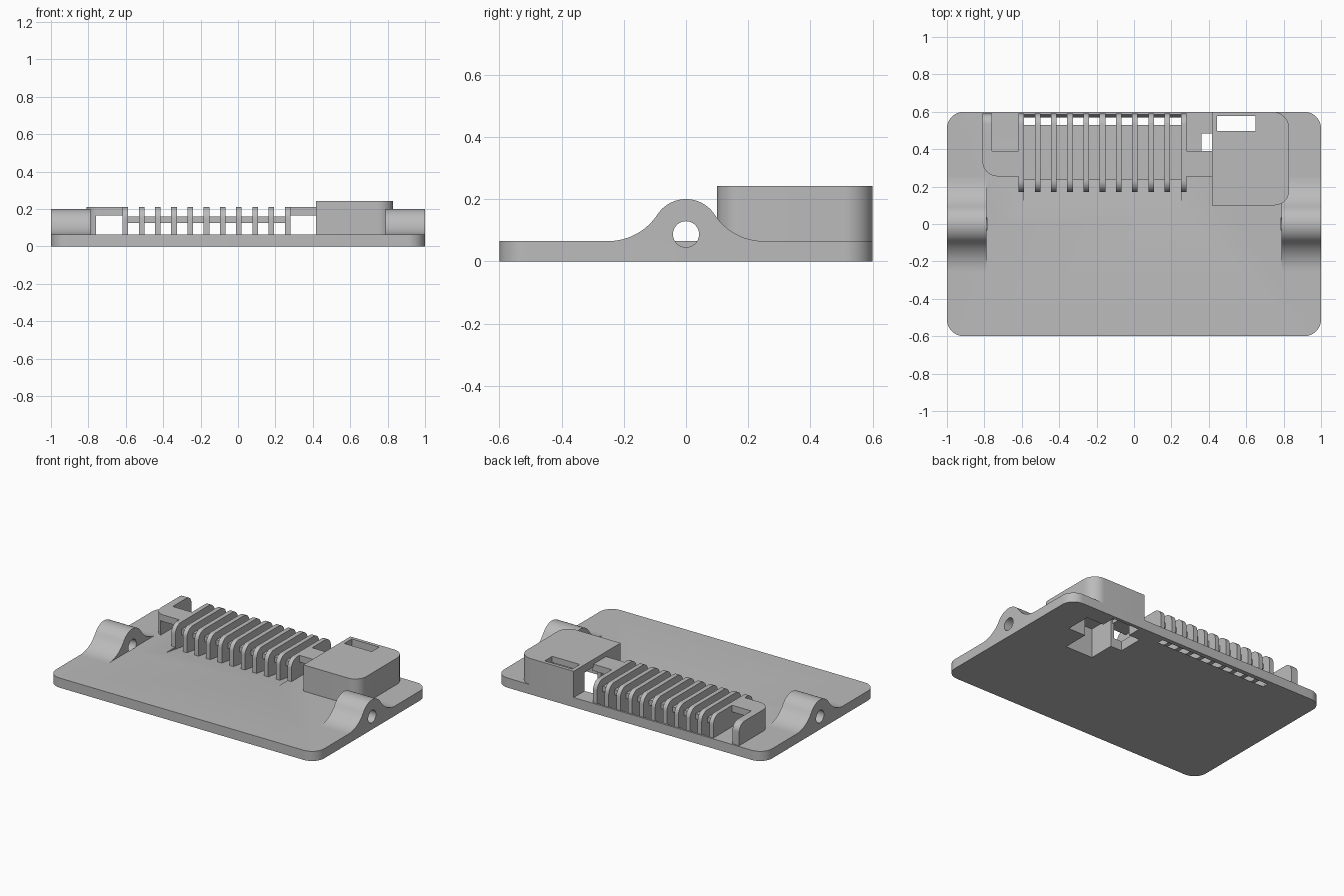
import bpy, bmesh, math

cube = bpy.data.objects.get("Cube")
if cube:
    bpy.data.objects.remove(cube, do_unlink=True)

grey = bpy.data.materials.new("plain_grey")
grey.use_nodes = True
colour = (0.5, 0.5, 0.5, 1)
grey.diffuse_color = colour
grey.node_tree.nodes["Principled BSDF"].inputs["Base Color"].default_value = colour


def prism(name, points, lo, hi, axis="z"):
    """Extrude a profile: (x, y) along z, or (y, z) along x."""
    bm = bmesh.new()
    place = (lambda p: (p[0], p[1], lo)) if axis == "z" else (lambda p: (lo, p[0], p[1]))
    face = bm.faces.new([bm.verts.new(place(p)) for p in points])
    new = bmesh.ops.extrude_face_region(bm, geom=[face])["geom"]
    move = (0, 0, hi - lo) if axis == "z" else (hi - lo, 0, 0)
    bmesh.ops.translate(bm, vec=move, verts=[v for v in new if isinstance(v, bmesh.types.BMVert)])
    bmesh.ops.recalc_face_normals(bm, faces=bm.faces)
    mesh = bpy.data.meshes.new(name)
    bm.to_mesh(mesh)
    bm.free()
    mesh.materials.append(grey)
    obj = bpy.data.objects.new(name, mesh)
    bpy.context.collection.objects.link(obj)
    return obj


def arc(cx, cy, r, start, end, steps=12):
    angles = [math.radians(start + (end - start) * i / steps) for i in range(steps + 1)]
    return [(cx + r * math.cos(a), cy + r * math.sin(a)) for a in angles]


def rounded(x0, x1, y0, y1, radii):
    """Rectangle; radii run lower left, lower right, upper right, upper left."""
    corners = [(x0, y0, 1, 1), (x1, y0, -1, 1), (x1, y1, -1, -1), (x0, y1, 1, -1)]
    points = []
    for i, ((x, y, sx, sy), r) in enumerate(zip(corners, radii)):
        points += arc(x + sx * r, y + sy * r, r, 180 + 90 * i, 270 + 90 * i) if r else [(x, y)]
    return points


def box(name, x0, x1, y0, y1, z0, z1):
    return prism(name, rounded(x0, x1, y0, y1, [0] * 4), z0, z1)


def select(obj):
    bpy.ops.object.select_all(action="DESELECT")
    obj.select_set(True)
    bpy.context.view_layer.objects.active = obj


def combine(obj, cutters, operation="DIFFERENCE"):
    for cutter in cutters:
        mod = obj.modifiers.new("shape", "BOOLEAN")
        mod.operation, mod.solver, mod.object = operation, "EXACT", cutter
        select(obj)
        bpy.ops.object.modifier_apply(modifier=mod.name)
        bpy.data.objects.remove(cutter, do_unlink=True)


TOP = 0.065
FIN_TOP = 0.21
SLOT = (-0.588, 0.25)


def hole(side):
    ends = sorted((side * 0.785, side * 1.1))
    return prism("hole_cutter", arc(0, 0.087, 0.042, 0, 348.75, 31), *ends, "x")


def cavity():
    """Cross-shaped pocket under the housing, open below and on one side."""
    return [box("pocket_cutter", 0.445, 0.65, 0.13, 0.577, -0.1, 0.2),
            box("arm_cutter", 0.36, 0.78, 0.31, 0.483, -0.11, 0.19)]


# Base plate with hinge holes, sloped vent and pocket
base = prism("base_plate", rounded(-1, 1, -0.6, 0.6, [0.09] * 4), 0, TOP)
ramp = [(0.07, TOP), (0.53, 0), (0.53, -0.1), (0.57, -0.1), (0.57, 0), (0.586, TOP), (0.586, 0.1), (0.07, 0.1)]
combine(base, [prism("vent_cutter", ramp, *SLOT, "x"), hole(1), hole(-1)] + cavity())

# Hinge lugs, a round crown blended into the plate
blend = math.degrees(math.atan2(0.164, 0.25))
half = arc(0, 0.09, 0.11, 90, blend) + arc(0.25, 0.254, 0.189, 180 + blend, 270)[1:]
lug_profile = [(-y, z) for y, z in reversed(half[1:])] + half
for side, name in ((1, "left_lug"), (-1, "right_lug")):
    lug = prism(name, lug_profile, *sorted((side * 0.788, side)), "x")
    combine(lug, [hole(side)])

# Row of fins joined by a thin shelf
fin_profile = rounded(0.17, 0.59, 0.01, FIN_TOP, [0, 0, 0.06, 0.06])
for i in range(11):
    x = -0.617 + i * 0.0867
    prism(f"fin_{i + 1}", fin_profile, x, x + 0.03, "x")
box("fin_shelf", *SLOT, 0.235, 0.53, 0.125, 0.16)

# Bracket beside the fins
bracket = prism("bracket", rounded(-0.81, -0.61, 0.255, 0.59, [0.08, 0, 0, 0]), TOP, FIN_TOP)
combine(bracket, [box("back_cutter", -0.76, -0.5, 0.39, 0.7, 0, 0.3),
                  box("gap_cutter", -0.76, -0.5, 0.1, 0.7, 0, 0.165)])
combine(bracket, [prism("rounding", rounded(0.2, 0.59, 0, FIN_TOP, [0, 0, 0.055, 0]), -0.9, -0.5, "x")],
        "INTERSECT")

# Bar from the fins to the housing
box("housing_bar", 0.27, 0.43, 0.255, 0.39, 0.165, FIN_TOP)

# Housing with hollow inside and a window in its lid
housing = prism("housing", rounded(0.418, 0.83, 0.1, 0.6, [0, 0.08, 0.09, 0]), TOP, 0.242)
combine(housing, cavity() + [box("window_cutter", 0.445, 0.65, 0.497, 0.577, 0.1, 0.3)])

for obj in list(bpy.context.collection.objects):
    if obj.type == "MESH" and grey.name in obj.data.materials:
        select(obj)
        bpy.ops.object.shade_smooth_by_angle(angle=math.radians(30))
